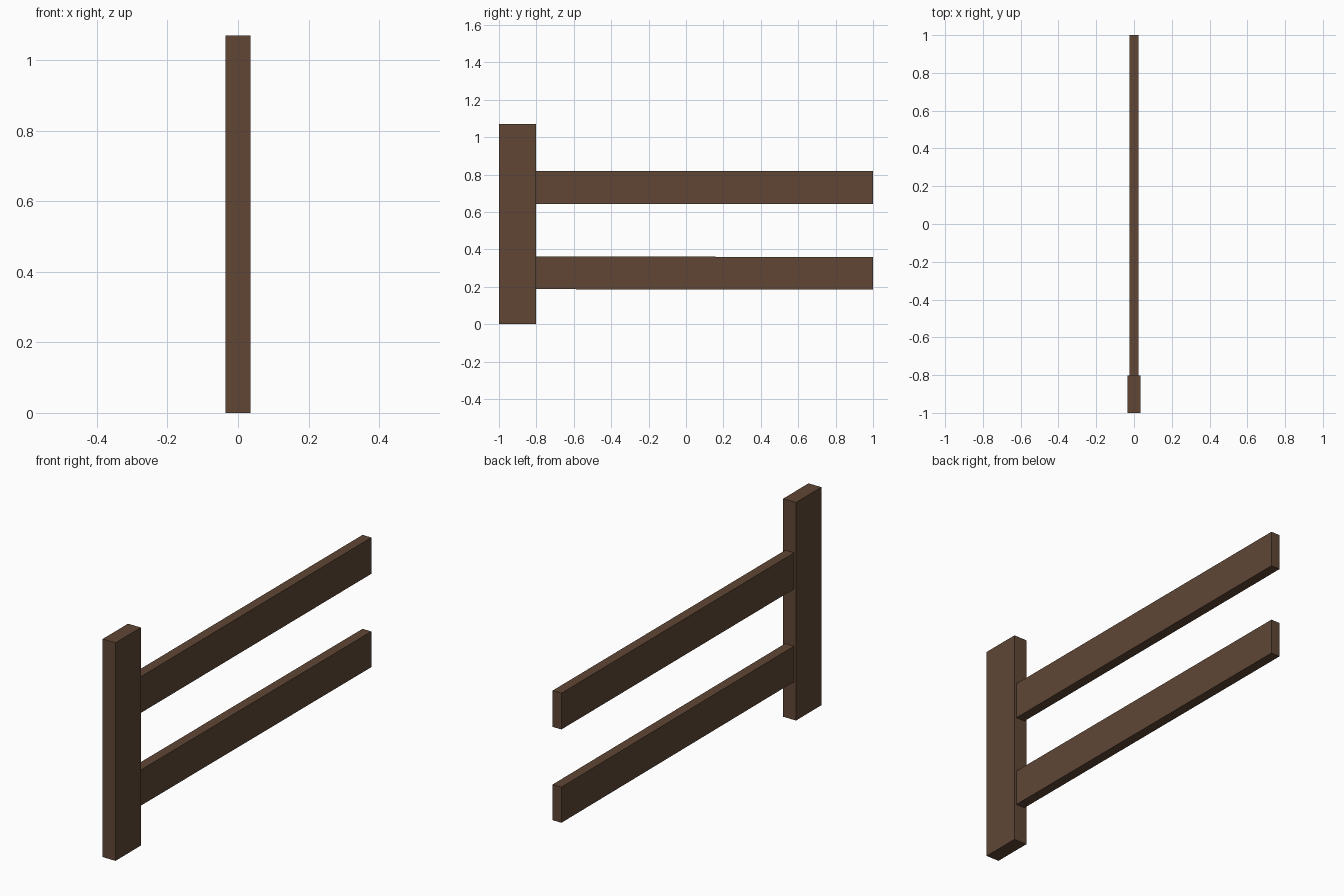
import bpy, bmesh

if "Cube" in bpy.data.objects:
    bpy.data.objects.remove(bpy.data.objects["Cube"])

wood = bpy.data.materials.new("dark brown wood")
wood.diffuse_color = (0.115, 0.062, 0.036, 1)
wood.use_nodes = True
wood.node_tree.nodes["Principled BSDF"].inputs["Base Color"].default_value = wood.diffuse_color


def box(name, half_x, y0, y1, z0, z1, drop=0.0):
    """Box between two y and z limits; drop lowers its far (+y) end."""
    bm = bmesh.new()
    bmesh.ops.create_cube(bm, size=1)
    for v in bm.verts:
        far = v.co.y > 0
        v.co.x = half_x if v.co.x > 0 else -half_x
        v.co.z = (z1 if v.co.z > 0 else z0) - (drop if far else 0)
        v.co.y = y1 if far else y0
    mesh = bpy.data.meshes.new(name)
    bm.to_mesh(mesh)
    bm.free()
    mesh.materials.append(wood)
    obj = bpy.data.objects.new(name, mesh)
    bpy.context.collection.objects.link(obj)
    return obj


# Upright post at the front end
box("post", 0.035, -1.0, -0.803, 0.0, 1.07)

# Two rails butting against the post; the lower one sags very slightly
box("upper_rail", 0.024, -0.805, 1.0, 0.642, 0.82)
box("lower_rail", 0.024, -0.805, 1.0, 0.187, 0.362, drop=0.003)
